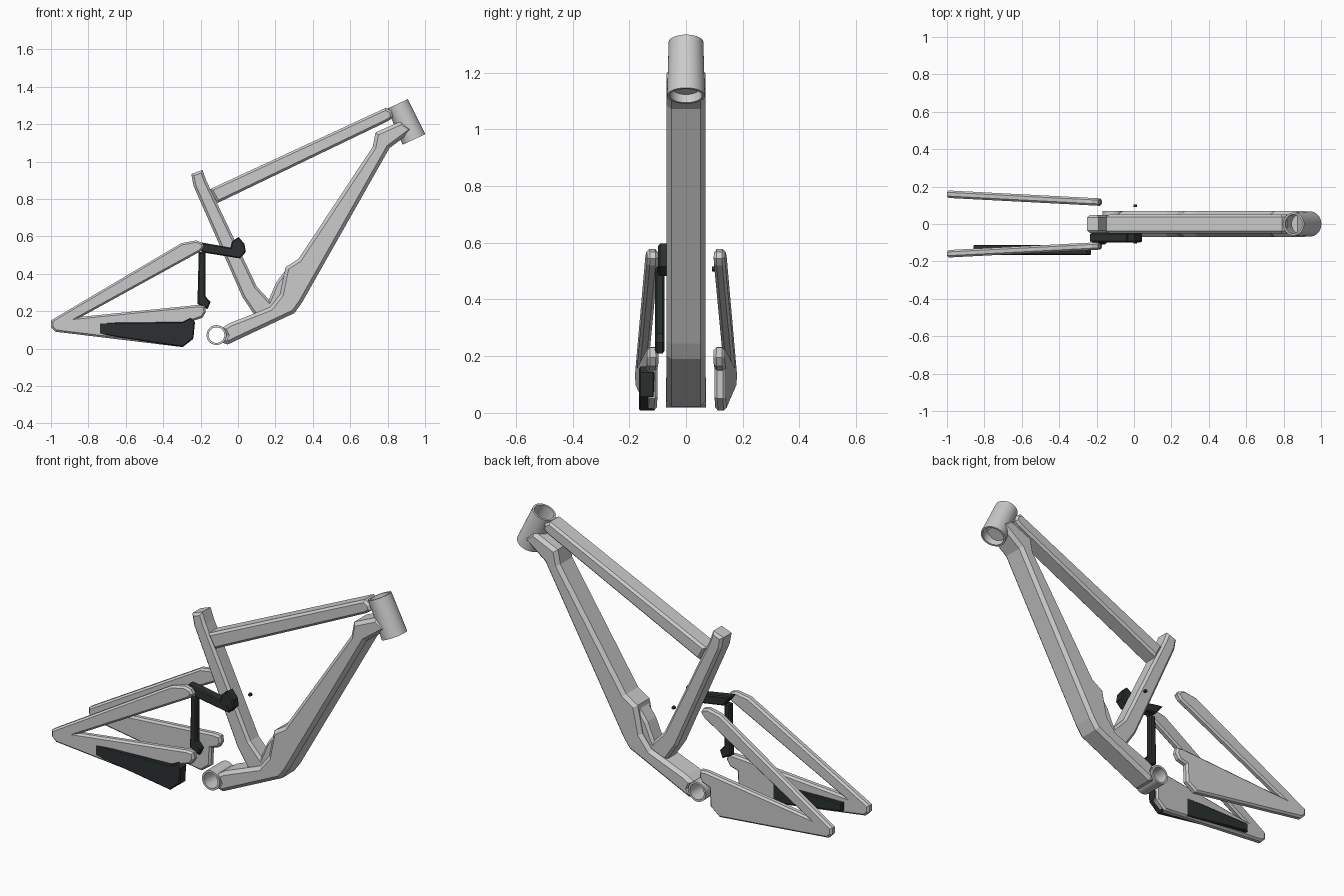
import bpy, bmesh, math
from mathutils import Vector, Matrix

if "Cube" in bpy.data.objects:
    bpy.data.objects.remove(bpy.data.objects["Cube"])

dark = bpy.data.materials.new("dark_plastic")
dark.diffuse_color = (0.025, 0.03, 0.03, 1)
dark.use_nodes = True
dark.node_tree.nodes["Principled BSDF"].inputs["Base Color"].default_value = dark.diffuse_color


def finish(name, bm, mat=None):
    bmesh.ops.recalc_face_normals(bm, faces=bm.faces)
    me = bpy.data.meshes.new(name)
    bm.to_mesh(me)
    bm.free()
    ob = bpy.data.objects.new(name, me)
    bpy.context.collection.objects.link(ob)
    if mat:
        me.materials.append(mat)
    return ob


def slab(name, pts, y0, y1, bevel=0.012, mat=None, shear=None):
    """Extrude an x-z profile from y0 to y1 with chamfered rims."""
    bm = bmesh.new()
    face = bm.faces.new([bm.verts.new((x, y0, z)) for x, z in pts])
    ext = bmesh.ops.extrude_face_region(bm, geom=[face], use_keep_orig=True)
    for v in ext["geom"]:
        if isinstance(v, bmesh.types.BMVert):
            v.co.y = y1
    bmesh.ops.recalc_face_normals(bm, faces=bm.faces)
    rims = [e for e in bm.edges if abs(e.verts[0].co.y - e.verts[1].co.y) < 1e-6]
    bmesh.ops.bevel(bm, geom=rims, offset=bevel, segments=1, affect='EDGES',
                    clamp_overlap=True)
    if shear:
        for v in bm.verts:
            v.co.y += shear * (-0.2 - v.co.x)
    return finish(name, bm, mat)


def smooth(ob):
    bpy.ops.object.select_all(action='DESELECT')
    ob.select_set(True)
    bpy.context.view_layer.objects.active = ob
    bpy.ops.object.shade_smooth_by_angle(angle=math.radians(35))


def tube(name, a, b, r0, r1, wall):
    """Hollow tube between two points, spun from its wall section."""
    a, b = Vector(a), Vector(b)
    length = (b - a).length
    bm = bmesh.new()
    vs = [bm.verts.new((r, 0, z)) for r, z in
          [(r0, 0), (r1, length), (r1 - wall, length), (r0 - wall, 0)]]
    es = [bm.edges.new((vs[i], vs[(i + 1) % 4])) for i in range(4)]
    bmesh.ops.spin(bm, geom=vs + es, cent=(0, 0, 0), axis=(0, 0, 1),
                   angle=math.tau, steps=40, use_merge=True)
    bmesh.ops.remove_doubles(bm, verts=bm.verts, dist=1e-5)
    rot = (b - a).to_track_quat('Z', 'Y').to_matrix().to_4x4()
    bmesh.ops.transform(bm, matrix=Matrix.Translation(a) @ rot, verts=bm.verts)
    smooth(finish(name, bm))


# Front triangle
tube("head_tube", (0.853, 0, 1.308), (0.941, 0, 1.118), 0.061, 0.067, 0.01)
tube("bottom_bracket_shell", (-0.115, -0.07, 0.072), (-0.115, 0.07, 0.072),
     0.053, 0.053, 0.011)
slab("top_tube", [(-0.15, 0.852), (-0.11, 0.778), (0.8, 1.215), (0.828, 1.235),
                  (0.822, 1.268), (0.79, 1.287)], -0.05, 0.05, 0.012)
slab("down_tube", [(-0.045, 0.136), (-0.085, 0.11), (-0.066, 0.072),
                   (-0.085, 0.032), (-0.055, 0.022), (0.302, 0.19),
                   (0.342, 0.245), (0.81, 1.072), (0.944, 1.172),
                   (0.874, 1.217), (0.735, 1.155), (0.72, 1.078),
                   (0.323, 0.479), (0.255, 0.436), (0.225, 0.29),
                   (0.17, 0.22), (0.088, 0.188)], -0.069, 0.069, 0.018)
slab("seat_tube", [(-0.25, 0.933), (-0.19, 0.955), (-0.168, 0.895),
                   (0.10, 0.332), (0.165, 0.262), (0.205, 0.355),
                   (0.255, 0.42), (0.25, 0.28), (0.17, 0.18), (0.088, 0.18),
                   (0.024, 0.275), (-0.238, 0.87)], -0.048, 0.048, 0.013)

# Rear triangle, one side plate each, splayed towards the axle
rear = [(-1, 0.15), (-1, 0.115), (-0.976, 0.09), (-0.297, 0.008),
        (-0.24, 0.05), (-0.235, 0.15), (-0.19, 0.165), (-0.172, 0.195),
        (-0.178, 0.23), (-0.217, 0.233), (-0.837, 0.17), (-0.2, 0.52),
        (-0.18, 0.545), (-0.193, 0.567), (-0.225, 0.578), (-0.302, 0.564),
        (-0.976, 0.165)]
for side, s in (("left", 1), ("right", -1)):
    slab(side + "_rear_stay", rear, s * 0.098, s * 0.138, 0.01, shear=s * 0.052)

# Dark guard and suspension linkage on the right-hand side
slab("chainstay_guard", [(-0.857, 0.137), (-0.857, 0.092), (-0.757, 0.078),
                         (-0.295, 0.008), (-0.238, 0.058), (-0.23, 0.142),
                         (-0.254, 0.163), (-0.297, 0.142)],
     -0.166, -0.111, 0.005, dark)
slab("rocker_link", [(-0.235, 0.572), (-0.19, 0.514), (0.01, 0.482),
                     (0.042, 0.516), (0.035, 0.559), (0.003, 0.597),
                     (-0.033, 0.572), (-0.04, 0.54), (-0.2, 0.568)],
     -0.098, -0.047, 0.006, dark)
slab("lower_link", [(-0.21, 0.515), (-0.174, 0.515), (-0.174, 0.28),
                    (-0.147, 0.249), (-0.163, 0.21), (-0.217, 0.238)],
     -0.109, -0.075, 0.007, dark)

# Pivot bolts
for side, s in (("left", 1), ("right", -1)):
    bm = bmesh.new()
    bmesh.ops.create_cone(bm, cap_ends=True, segments=16, radius1=0.009,
                          radius2=0.009, depth=0.012,
                          matrix=Matrix.Translation((0.006, s * 0.097, 0.508))
                          @ Matrix.Rotation(math.pi / 2, 4, 'X'))
    smooth(finish(side + "_pivot_bolt", bm, dark))
